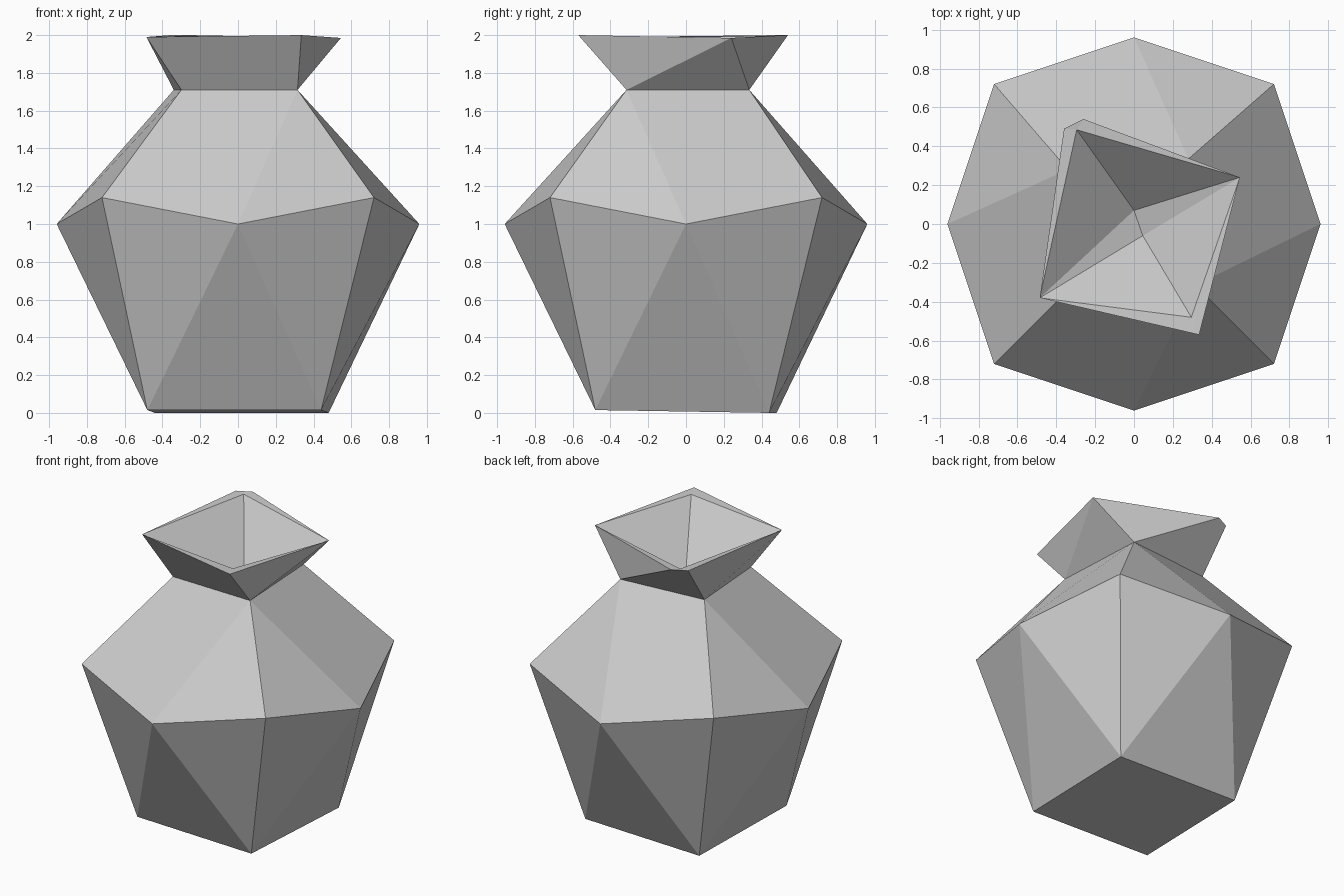
import bpy
import bmesh
from mathutils import Matrix, Vector

old = bpy.data.objects.get("Cube")
if old:
    bpy.data.objects.remove(old, do_unlink=True)

clay = bpy.data.materials.new("pale_grey_clay")
clay.use_nodes = True
COLOUR = (0.6, 0.6, 0.6, 1)
clay.diffuse_color = COLOUR
clay.node_tree.nodes["Principled BSDF"].inputs["Base Color"].default_value = COLOUR


def quarter_ring(x, y, z):
    """Four copies of a point, a quarter turn apart."""
    return [Matrix.Rotation(k * 1.5707963, 3, "Z") @ Vector((x, y, z)) for k in range(4)]


def points(*coords):
    return [Vector(c) for c in coords]


def build(name, faces):
    """Flat-shaded mesh from faces given as lists of points."""
    bm = bmesh.new()
    for face in faces:
        bm.faces.new([bm.verts.new(p) for p in face])
    bmesh.ops.remove_doubles(bm, verts=bm.verts, dist=0.0001)
    mesh = bpy.data.meshes.new(name)
    bm.to_mesh(mesh)
    bm.free()
    mesh.materials.append(clay)
    obj = bpy.data.objects.new(name, mesh)
    bpy.context.collection.objects.link(obj)


# Rings; index 0 of base, shoulder and neck is the front corner on +x
base = quarter_ring(0.44, -0.48, 0.005)
middle = quarter_ring(0, -0.96, 1)
shoulder = quarter_ring(0.72, -0.72, 1.14)
neck = points((0.315, -0.315, 1.71), (0.28, 0.335, 1.71),
              (-0.34, 0.28, 1.71), (-0.3, -0.3, 1.71))
base[0].z = base[3].z = 0.015
base[1].z = base[2].z = 0

# Faceted body
faces = [base[::-1]]
for k in range(4):
    j = k - 1
    m = middle[k]
    faces += [(shoulder[j], base[j], m), (m, base[k], shoulder[k]), (m, base[j], base[k])]
    if k == 0:
        faces += [(m, shoulder[k], neck[k]), (shoulder[j], m, neck[k], neck[j])]
    else:
        faces += [(shoulder[j], m, neck[j]), (m, shoulder[k], neck[k], neck[j])]
build("body", faces)

# Flared collar with one clipped back corner
front, side, back, clipped, left = points(
    (0.335, -0.57, 2), (0.545, 0.24, 1.985), (-0.26, 0.54, 2),
    (-0.36, 0.49, 2), (-0.485, -0.38, 1.99))
n_front, n_side, n_back, n_left = neck
build("collar", [
    (n_left, n_front, front, left),
    (n_front, side, front), (n_front, n_side, side),
    (n_side, back, side),
    (n_side, n_back, clipped, back),
    (n_back, n_left, left, clipped),
])

# Lip and funnel-shaped mouth
in_front, in_back, pit, pit_front = points(
    (0.295, -0.48, 1.995), (-0.295, 0.485, 1.995), (0, 0.07, 1.65), (0.045, -0.06, 1.65))
build("lip", [
    (left, front, in_front), (front, side, in_front),
    (side, back, in_back), (back, clipped, in_back), (clipped, left, in_back),
])
build("mouth", [
    (in_back, side, pit), (left, in_back, pit),
    (side, pit_front, pit), (side, in_front, pit_front),
    (left, pit, pit_front), (left, pit_front, in_front),
])
